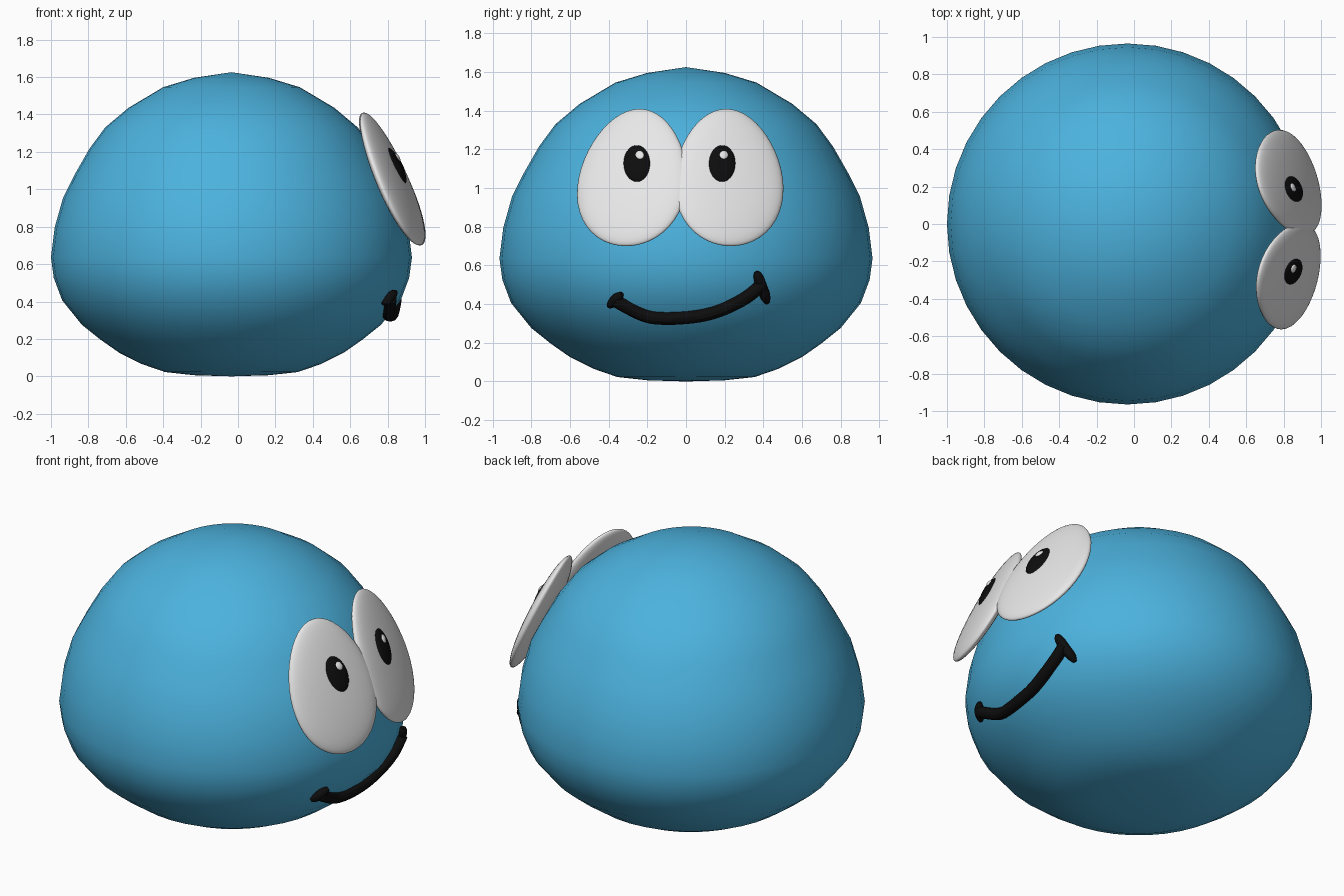
import bpy, bmesh, math

if "Cube" in bpy.data.objects:
    bpy.data.objects.remove(bpy.data.objects["Cube"])

AXIS_X = -0.035  # the body axis sits slightly behind the face


def material(name, r, g, b):
    m = bpy.data.materials.new(name)
    m.diffuse_color = (r, g, b, 1)
    m.use_nodes = True
    m.node_tree.nodes["Principled BSDF"].inputs["Base Color"].default_value = m.diffuse_color
    return m


BLUE = material("sky_blue", 0.072, 0.445, 0.73)
WHITE = material("white", 0.8, 0.8, 0.8)
BLACK = material("black", 0.004, 0.004, 0.004)


def finish(name, bm, mat):
    bmesh.ops.recalc_face_normals(bm, faces=bm.faces)
    for f in bm.faces:
        f.smooth = True
    me = bpy.data.meshes.new(name)
    bm.to_mesh(me)
    bm.free()
    me.materials.append(mat)
    ob = bpy.data.objects.new(name, me)
    bpy.context.collection.objects.link(ob)
    return ob


# Body: turned dome profile (radius, height)
PROFILE = [(0, .004), (.2, .01), (.355, .027), (.48, .07), (.6, .13), (.70, .2),
           (.8, .28), (.905, .41), (.95, .53), (.965, .64), (.945, .80),
           (.90, .96), (.84, 1.08), (.76, 1.22), (.675, 1.335), (.55, 1.44),
           (.365, 1.55), (.2, 1.60), (0, 1.63)]
bm = bmesh.new()
vs = [bm.verts.new((AXIS_X + r, 0, z)) for r, z in PROFILE]
es = [bm.edges.new(p) for p in zip(vs, vs[1:])]
bmesh.ops.spin(bm, geom=vs + es, cent=(AXIS_X, 0, 0), axis=(0, 0, 1),
               angle=math.tau, steps=40)
bmesh.ops.remove_doubles(bm, verts=bm.verts, dist=1e-4)
body = finish("body", bm, BLUE)
bottom = min(v.co.z for v in body.data.vertices)
for v in body.data.vertices:
    v.co.z -= bottom


def body_x(y, z):
    """x of the body surface on the face side"""
    for (r0, z0), (r1, z1) in zip(PROFILE, PROFILE[1:]):
        if z0 <= z <= z1:
            r = r0 + (r1 - r0) * (z - z0) / (z1 - z0)
            return AXIS_X + math.sqrt(r * r - y * y)


def disc(name, mat, side, eye_y, centre, half, egg=0.0, lean=0.0):
    """Flattened egg lying in the tilted plane of an eye"""
    cx, cy, cz = centre
    bm = bmesh.new()
    bmesh.ops.create_uvsphere(bm, u_segments=36, v_segments=24, radius=1)
    for v in bm.verts:
        a, b, c = v.co
        y = cy + half[1] * b * (1 - egg * c) - side * lean * c
        z = cz + half[2] * c
        x = cx + half[0] * a - 0.437 * (z - 1.055) - 0.25 * side * (y - eye_y)
        v.co = (x, y, z)
    return finish(name, bm, mat)


# Eyes, pupils and glints
for label, side, ey, py, gy, lean in (("left", 1, .22, .188, .195, .012),
                                      ("right", -1, -.275, -.255, -.24, .035)):
    disc(label + "_eye", WHITE, side, ey, (.822, ey, 1.055), (.06, .28, .355),
         egg=.13, lean=lean)
    disc(label + "_pupil", BLACK, side, ey, (.872, py, 1.125), (.029, .07, .097))
    disc(label + "_glint", WHITE, side, ey, (.892, gy, 1.17), (.013, .023, .023))


# Mouth: smile stroke and two short corner strokes hugging the body
def stroke(name, pts, depth, end):
    cu = bpy.data.curves.new(name, "CURVE")
    cu.dimensions = "3D"
    cu.bevel_depth = depth
    cu.bevel_resolution = 4
    cu.use_fill_caps = True
    sp = cu.splines.new("NURBS")
    sp.points.add(len(pts) - 1)
    sp.use_endpoint_u = True
    sp.order_u = 3
    sp.resolution_u = 6
    for i, (p, (y, z)) in enumerate(zip(sp.points, pts)):
        p.co = (body_x(y, z) + 0.018, y, z, 1)
        p.radius = end if i in (0, len(pts) - 1) else 1
    cu.materials.append(BLACK)
    ob = bpy.data.objects.new(name, cu)
    bpy.context.collection.objects.link(ob)
    bpy.ops.object.select_all(action="DESELECT")
    ob.select_set(True)
    bpy.context.view_layer.objects.active = ob
    bpy.ops.object.convert(target="MESH")
    bpy.ops.object.shade_smooth_by_angle()


stroke("mouth", [(-.365, .418), (-.3, .38), (-.2, .332), (-.1, .325), (0, .33),
                 (.1, .343), (.2, .375), (.3, .425), (.36, .47), (.39, .50)],
       .034, 1)
stroke("mouth_corner_right", [(-.40, .388), (-.385, .40), (-.35, .44), (-.33, .453)],
       .028, .4)
stroke("mouth_corner_left", [(.365, .568), (.37, .55), (.395, .48), (.415, .43),
                             (.42, .405)], .028, .4)
